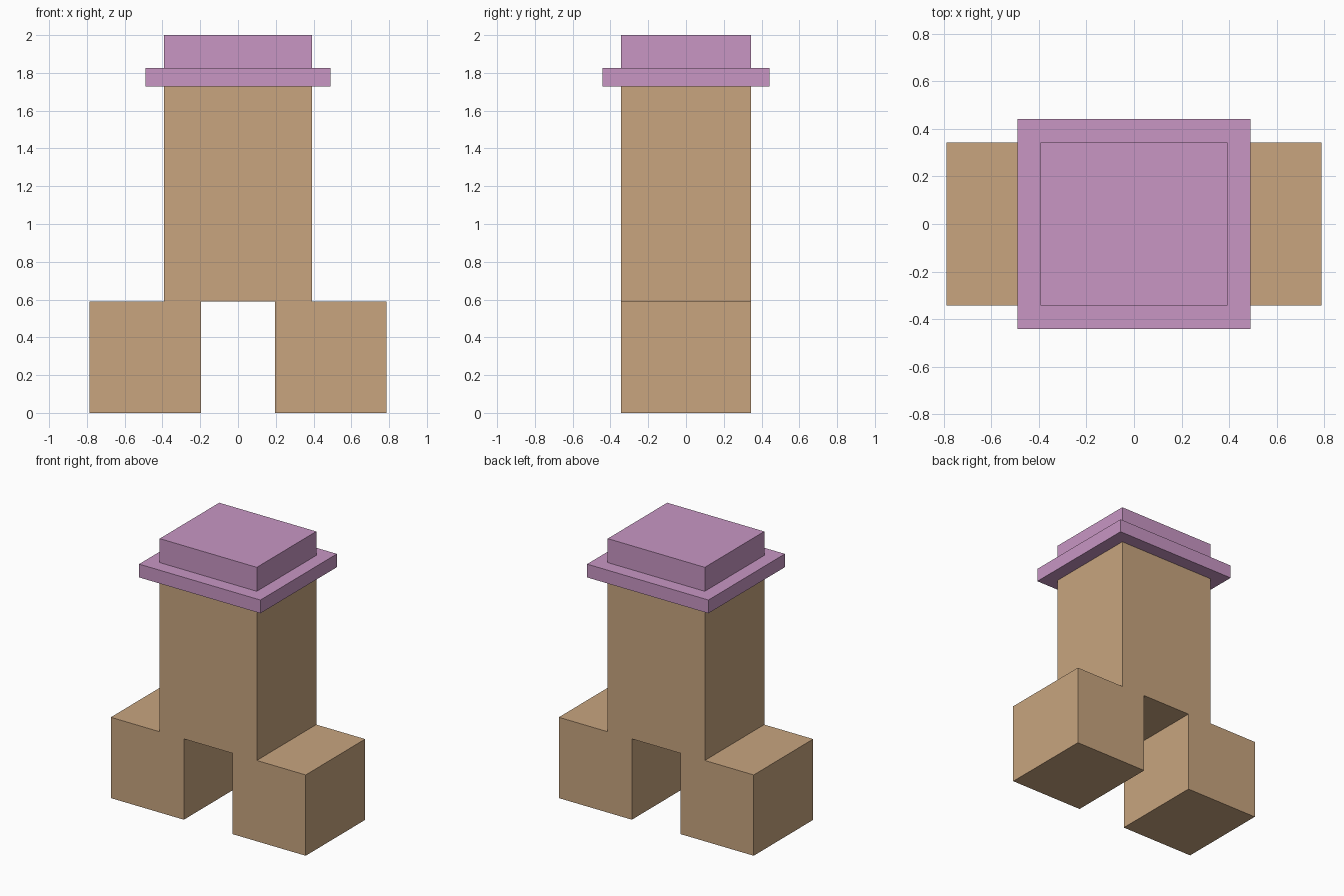
import bpy
import bmesh

if "Cube" in bpy.data.objects:
    bpy.data.objects.remove(bpy.data.objects["Cube"])


def material(name, rgb):
    mat = bpy.data.materials.new(name)
    mat.diffuse_color = (*rgb, 1.0)
    mat.use_nodes = True
    mat.node_tree.nodes["Principled BSDF"].inputs["Base Color"].default_value = mat.diffuse_color
    return mat


tan = material("tan", (0.578, 0.376, 0.212))
mauve = material("mauve", (0.578, 0.305, 0.552))


def extrude_profile(name, points, half_depth, mat):
    """Extrude an x-z outline symmetrically along y."""
    bm = bmesh.new()
    face = bm.faces.new([bm.verts.new((x, -half_depth, z)) for x, z in points])
    result = bmesh.ops.extrude_face_region(bm, geom=[face])
    verts = [v for v in result["geom"] if isinstance(v, bmesh.types.BMVert)]
    bmesh.ops.translate(bm, verts=verts, vec=(0, 2 * half_depth, 0))
    bmesh.ops.recalc_face_normals(bm, faces=bm.faces)
    mesh = bpy.data.meshes.new(name)
    bm.to_mesh(mesh)
    bm.free()
    mesh.materials.append(mat)
    obj = bpy.data.objects.new(name, mesh)
    bpy.context.collection.objects.link(obj)
    return obj


def mirrored(half):
    """Complete a right-hand outline with its mirror image in x."""
    return half + [(-x, z) for x, z in reversed(half)]


# Body with two wide feet, one continuous outline
extrude_profile("body_and_feet", mirrored([
    (0.197, 0.59), (0.197, 0.0), (0.787, 0.0),
    (0.787, 0.59), (0.392, 0.59), (0.392, 1.728)]), 0.343, tan)

# Hat: wide brim and crown
extrude_profile("hat_brim", mirrored([(0.49, 1.728), (0.49, 1.825)]), 0.441, mauve)
extrude_profile("hat_crown", mirrored([(0.392, 1.825), (0.392, 2.0)]), 0.343, mauve)
